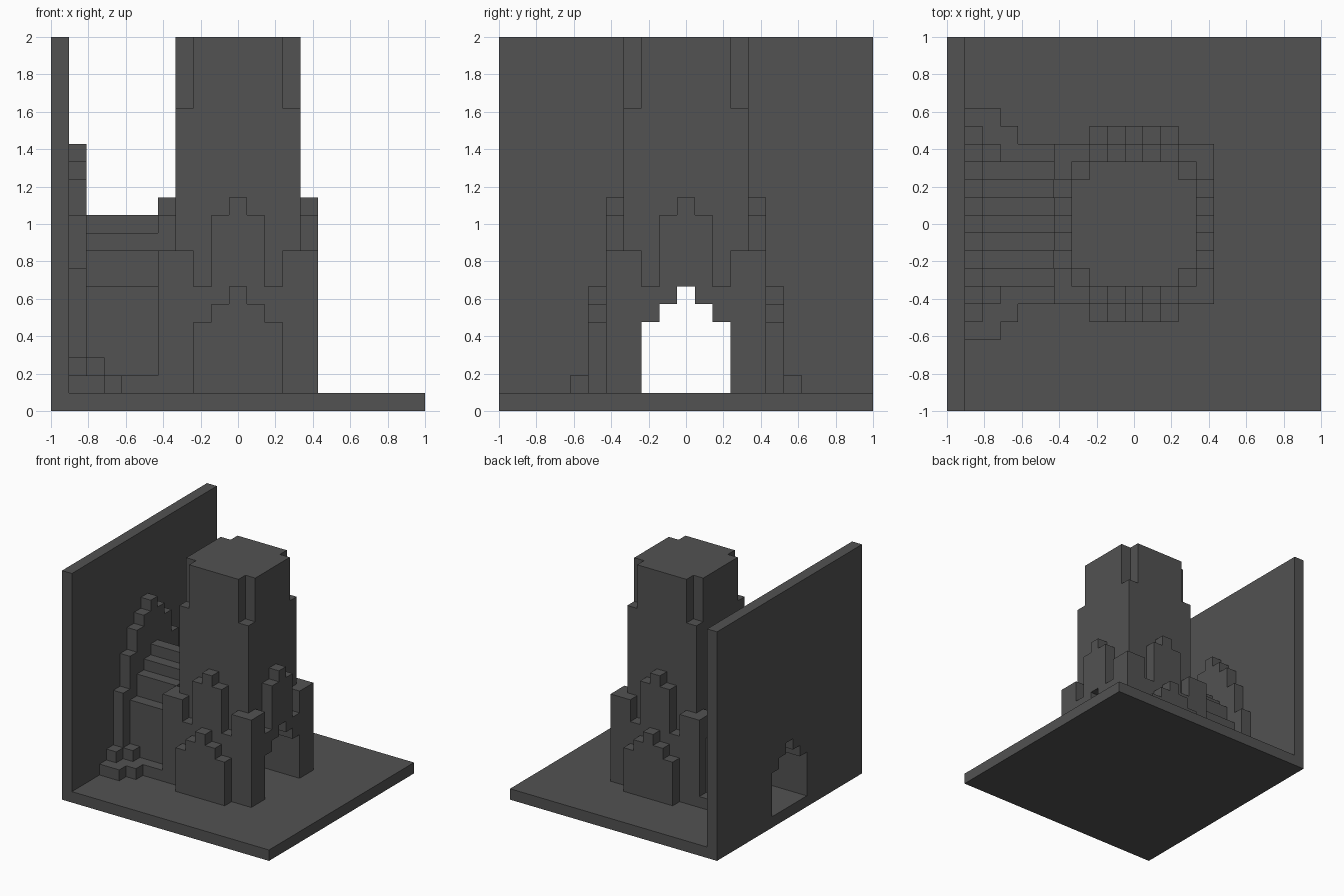
import bpy
import bmesh
from mathutils import Vector

cube = bpy.data.objects.get("Cube")
if cube:
    bpy.data.objects.remove(cube, do_unlink=True)

N = 21                      # cells along each side
U = 2.0 / N                 # size of one cell
TUNNEL = {8: 5, 9: 6, 10: 7, 11: 6, 12: 5}   # stepped archway: cell -> height

stone = bpy.data.materials.new("dark grey stone")
stone.use_nodes = True
colour = (0.085, 0.085, 0.085, 1.0)
stone.diffuse_color = colour
bsdf = next(n for n in stone.node_tree.nodes if n.type == "BSDF_PRINCIPLED")
bsdf.inputs["Base Color"].default_value = colour
bsdf.inputs["Roughness"].default_value = 0.9


def clean(points):
    """Drop repeated and collinear points from a closed outline."""
    pts = [p for i, p in enumerate(points) if p != points[i - 1]]
    out = []
    for i, p in enumerate(pts):
        a, b = pts[i - 1], pts[(i + 1) % len(pts)]
        if (p[0] - a[0]) * (b[1] - p[1]) != (p[1] - a[1]) * (b[0] - p[0]):
            out.append(p)
    return out


def prism(name, outline, axis, lo, hi):
    """Extrude an outline of (across, up) cells along x or y."""
    bm = bmesh.new()
    verts = []
    for a, z in outline:
        c = (lo, a, z) if axis == "x" else (a, lo, z)
        verts.append(bm.verts.new(((c[0] - N / 2) * U, (c[1] - N / 2) * U, c[2] * U)))
    face = bm.faces.new(verts)
    depth = (hi - lo) * U
    move = Vector((depth, 0, 0)) if axis == "x" else Vector((0, depth, 0))
    ext = bmesh.ops.extrude_face_region(bm, geom=[face], use_keep_orig=True)
    bmesh.ops.translate(bm, vec=move,
                        verts=[g for g in ext["geom"] if isinstance(g, bmesh.types.BMVert)])
    bmesh.ops.recalc_face_normals(bm, faces=bm.faces)
    mesh = bpy.data.meshes.new(name)
    bm.to_mesh(mesh)
    bm.free()
    mesh.materials.append(stone)
    obj = bpy.data.objects.new(name, mesh)
    bpy.context.collection.objects.link(obj)
    return obj


def stepped(name, axis, lo, hi, heights, tunnel=False, floor=1):
    """Symmetric stepped slab; heights run from the outer cell to the centre cell."""
    tops = heights + heights[-2::-1]
    start = (N - len(tops)) // 2
    cells = list(enumerate(tops, start))
    top = [p for i, h in cells for p in ((i, h), (i + 1, h))]
    low = {i: TUNNEL.get(i, floor) if tunnel else floor for i, _ in cells}
    bottom = [p for i, _ in reversed(cells) for p in ((i + 1, low[i]), (i, low[i]))]
    return prism(name, clean(top + bottom), axis, lo, hi)


# Ground slab and tall side wall pierced by the archway
stepped("ground_slab", "x", 0, N, [1] * 11, floor=0)
stepped("side_wall", "x", 0, 1, [N] * 11, tunnel=True)

# Arch surround on the wall, with its stepped plinth
stepped("arch_surround", "x", 1, 2, [2, 3, 8, 11, 13, 14, 15], tunnel=True)
stepped("plinth_inner", "x", 2, 3, [2, 2, 3, 7, 9, 10, 11], tunnel=True)
stepped("plinth_outer", "x", 3, 4, [2, 2, 7, 9, 10, 11], tunnel=True)

# Vaulted passage from the wall to the tower
stepped("passage", "x", 4, 6, [2, 7, 9, 10, 11], tunnel=True)

# Tower shaft with notched upper corners
stepped("tower_left_face", "x", 7, 8, [17, N, N, N], tunnel=True)
stepped("tower_core", "x", 8, 13, [N, N, N, N], tunnel=True)
stepped("tower_right_face", "x", 13, 14, [17, N, N, N], tunnel=True)

# Gabled skirt with corner buttresses on all four sides
for side, lo in (("low", 6), ("high", 14)):
    stepped("skirt_x_" + side, "x", lo, lo + 1, [9, 7, 11, 12], tunnel=True)
    stepped("skirt_y_" + side, "y", lo, lo + 1, [9, 9, 7, 11, 12])

# Blind porches on the front and back
for side, lo in (("front", 5), ("back", 15)):
    stepped("porch_" + side, "y", lo, lo + 1, [5, 6, 7])
